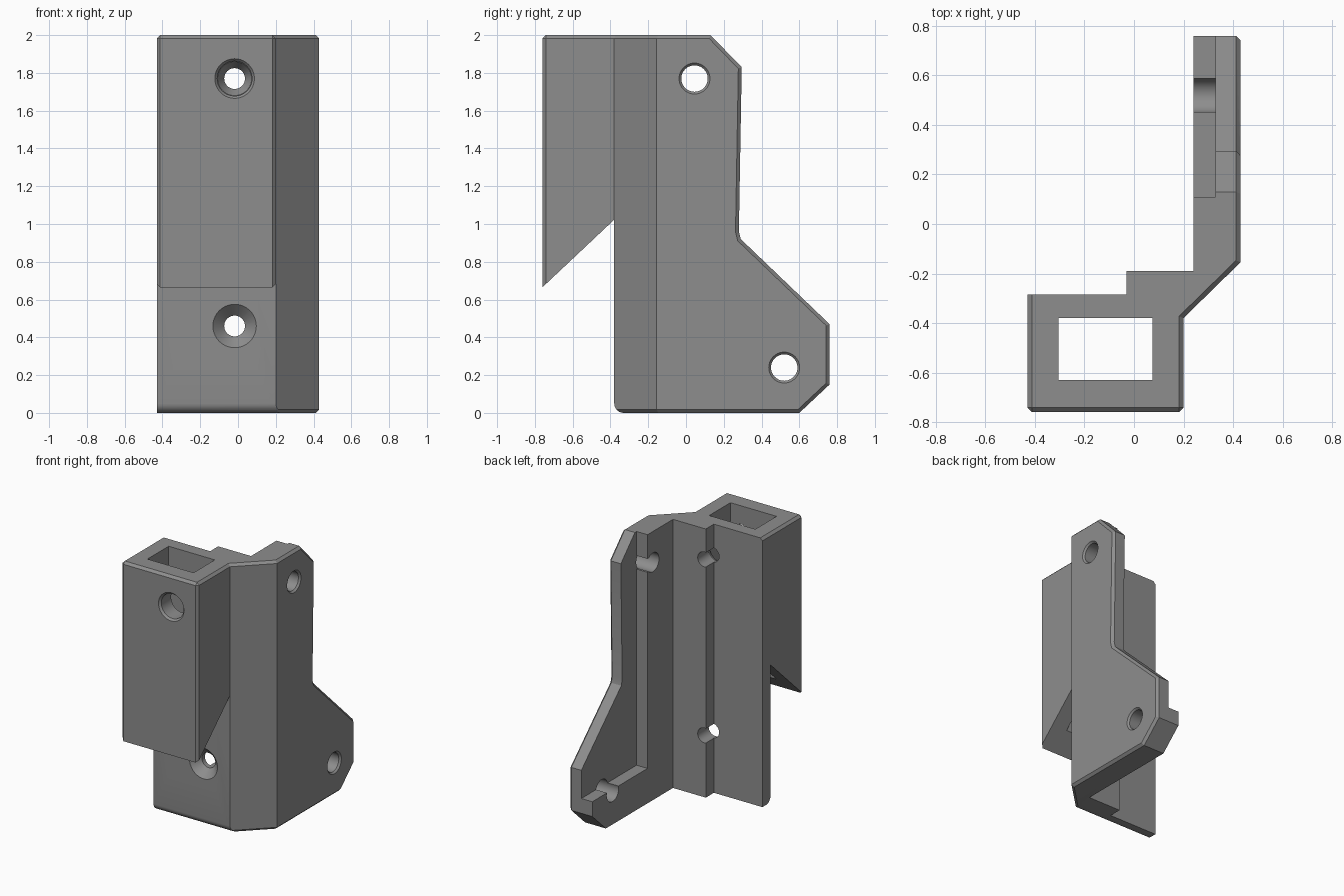
import bpy, bmesh, math
from mathutils import Vector

if "Cube" in bpy.data.objects:
    bpy.data.objects.remove(bpy.data.objects["Cube"])

grey = bpy.data.materials.new("grey plastic")
grey.diffuse_color = (0.27, 0.27, 0.27, 1)
grey.use_nodes = True
grey.node_tree.nodes["Principled BSDF"].inputs["Base Color"].default_value = grey.diffuse_color


def make(name, bm):
    bmesh.ops.recalc_face_normals(bm, faces=bm.faces)
    me = bpy.data.meshes.new(name)
    bm.to_mesh(me)
    bm.free()
    me.materials.append(grey)
    ob = bpy.data.objects.new(name, me)
    bpy.context.collection.objects.link(ob)
    return ob


def loft(name, rings, bevel=None, width=0.018):
    """Skin equal-length rings, cap both ends, chamfer the edges chosen by midpoint."""
    bm = bmesh.new()
    loops = [[bm.verts.new(p) for p in r] for r in rings]
    n = len(loops[0])
    for a, b in zip(loops, loops[1:]):
        for i in range(n):
            bm.faces.new((a[i], a[(i + 1) % n], b[(i + 1) % n], b[i]))
    bm.faces.new(loops[0])
    bm.faces.new(loops[-1])
    bmesh.ops.recalc_face_normals(bm, faces=bm.faces)
    if bevel:
        chosen = [e for e in bm.edges if bevel((e.verts[0].co + e.verts[1].co) / 2)]
        bmesh.ops.bevel(bm, geom=chosen, offset=width, segments=1, affect='EDGES')
    return make(name, bm)


def box(name, x0, x1, y0, y1, z0, z1):
    rect = [(x0, y0), (x1, y0), (x1, y1), (x0, y1)]
    return loft(name, [[(x, y, z) for x, y in rect] for z in (z0, z1)])


def round_cut(name, axis, a, z, stations):
    """Round cutter along x or y; stations are (position, radius) pairs."""
    rings = []
    for t, r in stations:
        ring = []
        for i in range(40):
            u = a + r * math.cos(i * math.tau / 40)
            v = z + r * math.sin(i * math.tau / 40)
            ring.append((t, u, v) if axis == 'x' else (u, t, v))
        rings.append(ring)
    return loft(name, rings)


def inset(poly, d):
    """Offset a counter-clockwise outline inward."""
    out = []
    for i, p in enumerate(poly):
        p, a, b = Vector(p), Vector(poly[i - 1]), Vector(poly[(i + 1) % len(poly)])
        e, f = (p - a).normalized(), (b - p).normalized()
        n, m = Vector((-e.y, e.x)), Vector((-f.y, f.x))
        out.append(p + (n + m) * d / (1 + n.dot(m)))
    return out


def boolean(target, other, op):
    mod = target.modifiers.new(op, 'BOOLEAN')
    mod.operation, mod.solver, mod.object = op, 'EXACT', other
    bpy.context.view_layer.objects.active = target
    bpy.ops.object.modifier_apply(modifier=mod.name)
    bpy.data.objects.remove(other)


# Body: stepped plan outline, chamfered along the left and diagonal rims
plan = [(-.43, -.38), (.2, -.38), (.43, -.155), (.43, .8), (.24, .8),
        (.24, -.19), (-.03, -.19), (-.03, -.285), (-.43, -.285)]


def body_rim(c):
    left = c.x < -.42 and c.z > 1.99
    diagonal = abs(c.x - .315) < .01 and c.y < -.2 and (c.z > 1.99 or c.z < .01)
    return left or diagonal


bracket = loft("bracket", [[(x, y, z) for x, y in plan] for z in (0, 2)], body_rim)

# Side silhouette with rounded lower front corner and chamfered outer rim
side = [(-.38 + .05 * (1 - math.cos(t)), .05 * (1 - math.sin(t)))
        for t in [i * math.pi / 12 for i in range(7)]]
side += [(.6, 0), (.76, .15), (.76, .47), (.29, .92), (.28, .96), (.295, 1.83),
         (.13, 2), (-.38, 2)]
small = inset(side, .018)
boolean(bracket, loft("silhouette", [[(-.5, y, z) for y, z in side],
                                     [(.412, y, z) for y, z in side],
                                     [(.43, y, z) for y, z in small]]), 'INTERSECT')

# Recess leaving a thin flange above the foot pad
boolean(bracket, box("recess", .1, .33, .11, 1, .26, 2.1), 'DIFFERENCE')

# Square socket with slanted underside
sock = [(-.76, .665), (-.33, 1.07), (-.33, 2), (-.76, 2)]


def socket_rim(c):
    upright = c.y < -.75 and abs(c.x + .115) > .3
    top = c.z > 1.99 and c.y < -.34
    return upright or top


boolean(bracket, loft("socket", [[(x, y, z) for y, z in sock] for x in (-.43, .2)],
                      socket_rim), 'UNION')
boolean(bracket, box("socket_bore", -.305, .075, -.63, -.38, .3, 2.1), 'DIFFERENCE')

# Countersunk wall screws, with a driver access hole through the socket front
for z, r in ((1.77, .09), (.46, .115)):
    boolean(bracket, round_cut("wall_screw", 'y', -.018, z,
            [(-.4, r), (-.38, r), (-.32, .055), (-.1, .055)]), 'DIFFERENCE')
boolean(bracket, round_cut("driver_access", 'y', -.018, 1.77,
        [(-.8, .105), (-.76, .105), (-.745, .092), (-.5, .092)]), 'DIFFERENCE')

# Flange bolt holes, opening into the recess
for y, z in ((.045, 1.77), (.52, .24)):
    boolean(bracket, round_cut("flange_bolt", 'x', y, z,
            [(.1, .07), (.417, .07), (.43, .082), (.5, .082)]), 'DIFFERENCE')
boolean(bracket, box("upper_slot", .1, .33, .045, .2, 1.72, 1.82), 'DIFFERENCE')
boolean(bracket, box("lower_slot", .1, .33, .456, .584, .24, .4), 'DIFFERENCE')

bpy.ops.object.select_all(action='DESELECT')
bracket.select_set(True)
bpy.context.view_layer.objects.active = bracket
bpy.ops.object.shade_smooth_by_angle(angle=math.radians(25))
